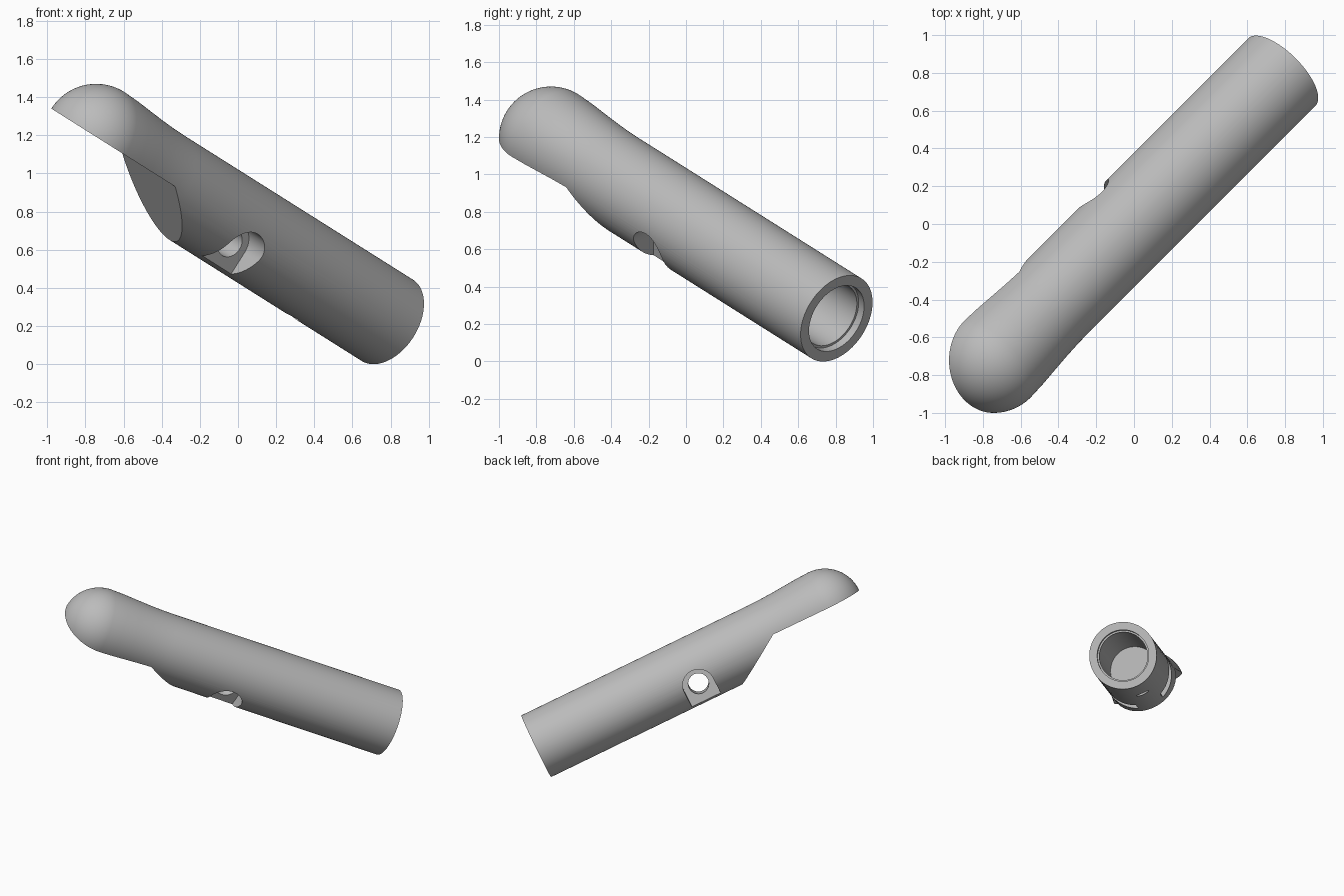
import bpy, bmesh, math
from mathutils import Vector, Matrix

if "Cube" in bpy.data.objects:
    bpy.data.objects.remove(bpy.data.objects["Cube"], do_unlink=True)

# Handle frame: local z runs from the open end to the head, local x is normal to the flat
axis = Vector((-0.646, -0.646, 0.407)).normalized()
up = Vector((0, 1, 0)).cross(axis).normalized()
side = axis.cross(up)
frame = Matrix((up, side, axis)).transposed().to_4x4()
frame.translation = (0.783, 0.805, 0.23)

grey = bpy.data.materials.new("plain grey")
grey.use_nodes = True
grey.diffuse_color = (0.5, 0.5, 0.5, 1)
grey.node_tree.nodes["Principled BSDF"].inputs["Base Color"].default_value = (0.5, 0.5, 0.5, 1)

RADIUS, HEAD_RADIUS, HEAD_AT = 0.252, 0.278, 2.364


def add_object(name, bm):
    bmesh.ops.recalc_face_normals(bm, faces=bm.faces)
    mesh = bpy.data.meshes.new(name)
    bm.to_mesh(mesh)
    bm.free()
    mesh.materials.append(grey)
    obj = bpy.data.objects.new(name, mesh)
    obj.matrix_world = frame
    bpy.context.collection.objects.link(obj)
    return obj


def revolve(name, profile, steps=96):
    bm = bmesh.new()
    verts = [bm.verts.new((r, 0, t)) for r, t in profile]
    edges = [bm.edges.new(pair) for pair in zip(verts, verts[1:])]
    bmesh.ops.spin(bm, geom=verts + edges, cent=(0, 0, 0), axis=(0, 0, 1),
                   angle=math.tau, steps=steps)
    bmesh.ops.remove_doubles(bm, verts=bm.verts, dist=0.0001)
    return add_object(name, bm)


def prism(name, outline, y0, y1):
    bm = bmesh.new()
    face = bm.faces.new([bm.verts.new((x, y0, t)) for x, t in outline])
    new = bmesh.ops.extrude_face_region(bm, geom=[face])["geom"]
    moved = [g for g in new if isinstance(g, bmesh.types.BMVert)]
    bmesh.ops.translate(bm, verts=moved, vec=(0, y1 - y0, 0))
    return add_object(name, bm)


def arc(x, t, r, start, end, count):
    angles = [start + (end - start) * i / count for i in range(count + 1)]
    return [(x + r * math.cos(a), t + r * math.sin(a)) for a in angles]


def carve(body, cutter):
    cutter.hide_render = True
    mod = body.modifiers.new(cutter.name, "BOOLEAN")
    mod.operation, mod.solver, mod.object = "DIFFERENCE", "EXACT", cutter
    bpy.context.view_layer.objects.active = body
    bpy.ops.object.modifier_apply(modifier=mod.name)
    bpy.data.objects.remove(cutter, do_unlink=True)


# Tube with stepped blind bore, flared neck and ball head
bore = [(0, 1.1), (0.18, 1.1), (0.18, 0.045), (0.193, 0.045), (0.193, 0)]
tube = [(RADIUS, 0), (RADIUS, 1.85)]
neck = [(0.254, 1.95), (0.259, 2.05), (0.266, 2.15), (0.274, 2.26)]
ball = arc(0, HEAD_AT, HEAD_RADIUS, 0, math.pi / 2, 24)
ball[-1] = (0, HEAD_AT + HEAD_RADIUS)
handle = revolve("handle_body", bore + tube + neck + ball)

# Flat under the head, ending in a slanted shoulder
carve(handle, prism("head_flat", [(0, 3), (0, 1.937), (-0.5, 1.193), (-0.5, 3)], -1, 1))

# Open-bottomed bolt recesses on both sides, joined by a cross hole
BOLT_X, BOLT_T = -0.098, 1.28
recess = arc(BOLT_X, BOLT_T, 0.118, -math.pi / 2, math.pi / 2, 32)
recess += [(-0.5, BOLT_T + 0.118), (-0.5, BOLT_T - 0.118)]
for sign in (-1, 1):
    carve(handle, prism("bolt_recess", recess, sign * 0.1, sign * 0.5))
cross = arc(BOLT_X, BOLT_T, 0.076, 0, math.tau, 40)[:-1]
carve(handle, prism("cross_hole", cross, -0.6, 0.6))

# Small pin hole through the lower wall into the bore
bm = bmesh.new()
bmesh.ops.create_cone(bm, cap_ends=True, segments=32, radius1=0.05, radius2=0.05, depth=0.3,
                      matrix=Matrix.Translation((-0.25, 0, 0.57)) @ Matrix.Rotation(math.pi / 2, 4, "Y"))
carve(handle, add_object("pin_hole", bm))

# Smooth curved walls, crisp cut edges
bpy.ops.object.select_all(action="DESELECT")
handle.select_set(True)
bpy.context.view_layer.objects.active = handle
bpy.ops.object.shade_smooth_by_angle(angle=math.radians(30))
